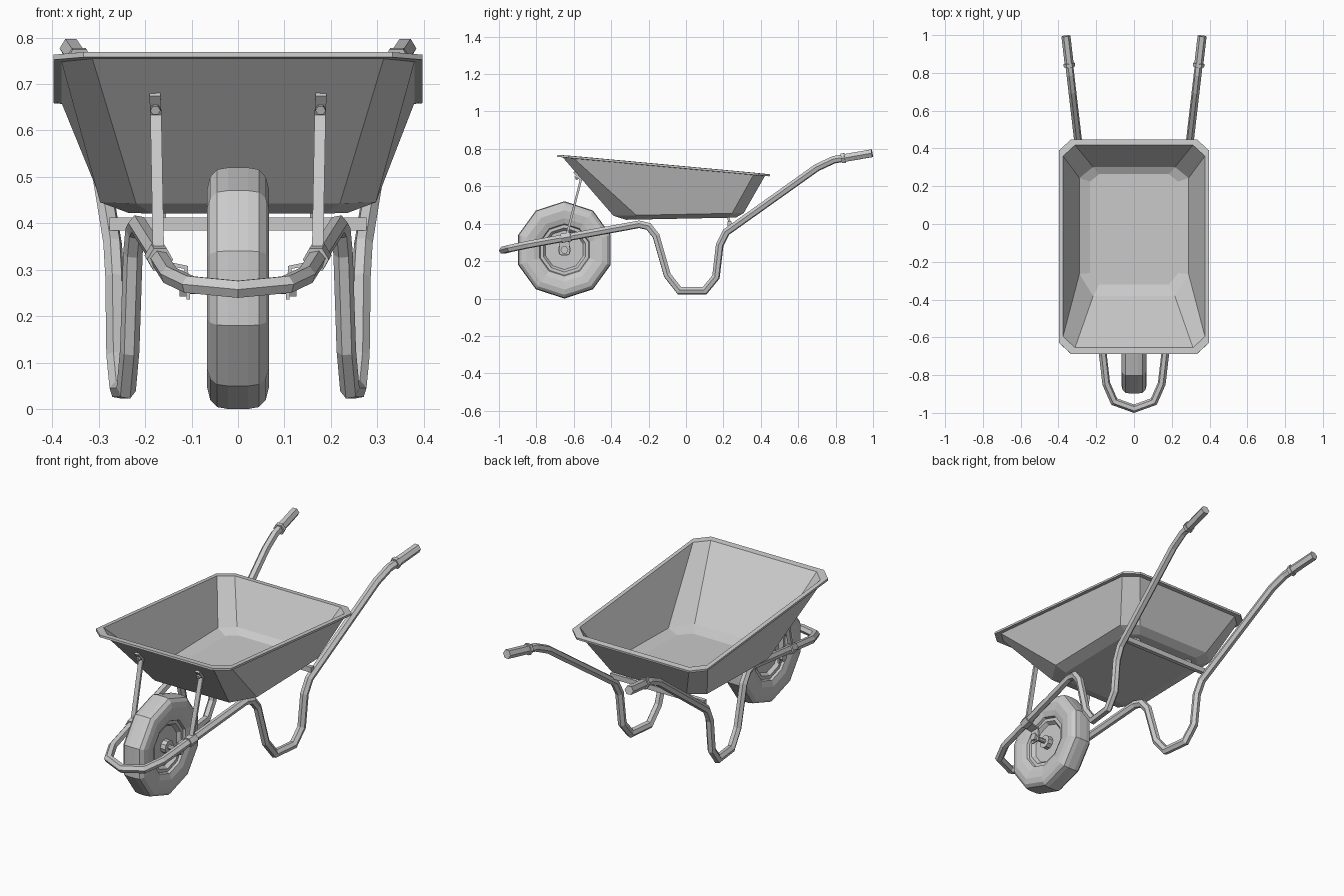
import bpy, bmesh, math
from mathutils import Vector

if "Cube" in bpy.data.objects:
    bpy.data.objects.remove(bpy.data.objects["Cube"])

grey = bpy.data.materials.new("light_grey")
grey.use_nodes = True
grey.diffuse_color = (0.6, 0.6, 0.6, 1)
grey.node_tree.nodes["Principled BSDF"].inputs["Base Color"].default_value = (0.6, 0.6, 0.6, 1)


def make(name, rings, cap_start=True, cap_end=True, mirror=False, closed=True):
    """Skin a list of equal-length point rings into a flat-shaded object."""
    bm = bmesh.new()
    loops = [[bm.verts.new(p) for p in ring] for ring in rings]
    n = len(loops[0])
    for a, b in zip(loops, loops[1:]):
        for i in range(n):
            j = (i + 1) % n
            bm.faces.new((a[i], a[j], b[j], b[i]))
    if cap_start:
        bm.faces.new(loops[0][::-1])
    if cap_end:
        bm.faces.new(loops[-1])
    bmesh.ops.recalc_face_normals(bm, faces=bm.faces)
    mesh = bpy.data.meshes.new(name)
    bm.to_mesh(mesh)
    bm.free()
    mesh.materials.append(grey)
    obj = bpy.data.objects.new(name, mesh)
    bpy.context.collection.objects.link(obj)
    if mirror:
        obj.modifiers.new("Mirror", 'MIRROR')
    return obj


def polygon(sides, radius):
    return [(radius * math.cos(math.tau * i / sides), radius * math.sin(math.tau * i / sides))
            for i in range(sides)]


def flat(width, thick):
    w, t = width / 2, thick / 2
    return [(w, t), (-w, t), (-w, -t), (w, -t)]


def sweep(name, path, section, start_normal=None, **options):
    """Slide a section along a path with mitred corners."""
    pts = [Vector(p) for p in path]
    dirs = [(b - a).normalized() for a, b in zip(pts, pts[1:])]
    ref = Vector((0, 1, 0)) if abs(dirs[0].z) > 0.7 else Vector((0, 0, 1))
    side = dirs[0].cross(ref).normalized()
    up = side.cross(dirs[0])
    ring = [pts[0] + side * a + up * b for a, b in section]
    normals = [start_normal or dirs[0]]
    normals += [(a + b).normalized() for a, b in zip(dirs, dirs[1:])] + [dirs[-1]]
    rings = []
    for i, (p, n) in enumerate(zip(pts, normals)):
        d = dirs[max(i - 1, 0)]
        ring = [v + d * ((p - v).dot(n) / d.dot(n)) for v in ring]
        rings.append(ring)
    return make(name, rings, **options)


def rail(y, z):
    """Point on the frame, which spreads towards the handles."""
    return (0.245 + 0.116 * y, y, z)


def octagon(x, front, back, cut_x, cut_front, cut_back, height, slope):
    """Chamfered rectangle on a plane tilted along y."""
    right = [(x - cut_x, front), (x, front + cut_front), (x, back - cut_back), (x - cut_x, back)]
    outline = right + [(-px, py) for px, py in reversed(right)]
    return [(px, py, height + slope * py) for px, py in outline]


# Tray: floor, rounded base, walls and flange
tray = make("tray", [
    octagon(0.235, -0.32, 0.265, 0.05, 0.06, 0.04, 0.433, 0.02),
    octagon(0.293, -0.385, 0.305, 0.075, 0.12, 0.06, 0.455, 0.02),
    octagon(0.378, -0.657, 0.42, 0.065, 0.06, 0.06, 0.700, -0.092),
    octagon(0.398, -0.688, 0.448, 0.065, 0.06, 0.06, 0.700, -0.092),
], cap_end=False)
shell = tray.modifiers.new("Thickness", 'SOLIDIFY')
shell.thickness = 0.011
shell.offset = 0
shell.use_even_offset = True

# Tube frame: front loop, legs and handles
frame_path = [(0, -0.978, 0.258), (0.105, -0.94, 0.268)]
frame_path += [rail(y, z) for y, z in [
    (-0.845, 0.288), (-0.25, 0.397), (-0.2, 0.385), (-0.16, 0.335), (-0.1, 0.125),
    (-0.035, 0.042), (0.1, 0.042), (0.16, 0.115), (0.18, 0.285), (0.215, 0.355),
    (0.7, 0.7), (0.79, 0.742), (0.985, 0.775)]]
sweep("frame", frame_path, polygon(6, 0.021), start_normal=Vector((1, 0, 0)),
      cap_start=False, mirror=True)

# Grips with collars
sweep("grip", [rail(0.845, 0.751), rail(0.995, 0.777)], polygon(6, 0.024), mirror=True)
sweep("grip_collar", [rail(0.832, 0.749), rail(0.85, 0.752)], polygon(6, 0.03), mirror=True)

# Wheel: tyre, rim and hub turned around the axle
half = [(0.022, 0.03), (0.022, 0.105), (0.04, 0.118), (0.04, 0.135), (0.052, 0.14),
        (0.062, 0.17), (0.067, 0.212), (0.06, 0.24), (0.045, 0.256), (0.022, 0.26)]
profile = half + [(-x, r) for x, r in reversed(half)]
wheel_y, wheel_z = -0.65, 0.26
make("wheel", [[(x, wheel_y + a, wheel_z + b) for b, a in polygon(10, r)] for x, r in profile])


def axle_part(name, x0, x1, radius, sides, mirror):
    sweep(name, [(x0, wheel_y, wheel_z), (x1, wheel_y, wheel_z)], polygon(sides, radius), mirror=mirror)


axle_part("axle", -0.125, 0.125, 0.012, 8, False)
axle_part("hub", -0.05, 0.05, 0.035, 10, False)
axle_part("axle_nut", 0.112, 0.126, 0.021, 6, True)

# Brackets holding the axle under the frame
sweep("axle_bracket", [(0.175, wheel_y, 0.318), (0.112, wheel_y, 0.305), (0.107, wheel_y, 0.236)],
      flat(0.055, 0.008), mirror=True)

# Struts from frame to tray, with clamps and bolts
sweep("tray_strut", [(0.171, -0.642, 0.32), (0.177, -0.562, 0.635), (0.179, -0.597, 0.678)],
      flat(0.024, 0.012), mirror=True)
sweep("strut_clamp", [rail(-0.665, 0.322), rail(-0.615, 0.331)], polygon(6, 0.028), mirror=True)
sweep("strut_bolt", [(0.178, -0.573, 0.65), (0.178, -0.592, 0.643)], polygon(6, 0.011), mirror=True)

# Cross bar and feet under the back of the tray
sweep("cross_bar", [(-0.277, 0.232, 0.398), (0.277, 0.232, 0.398)], flat(0.022, 0.028))
sweep("tray_foot", [(0.17, 0.235, 0.4), (0.17, 0.225, 0.436)], flat(0.03, 0.012), mirror=True)
